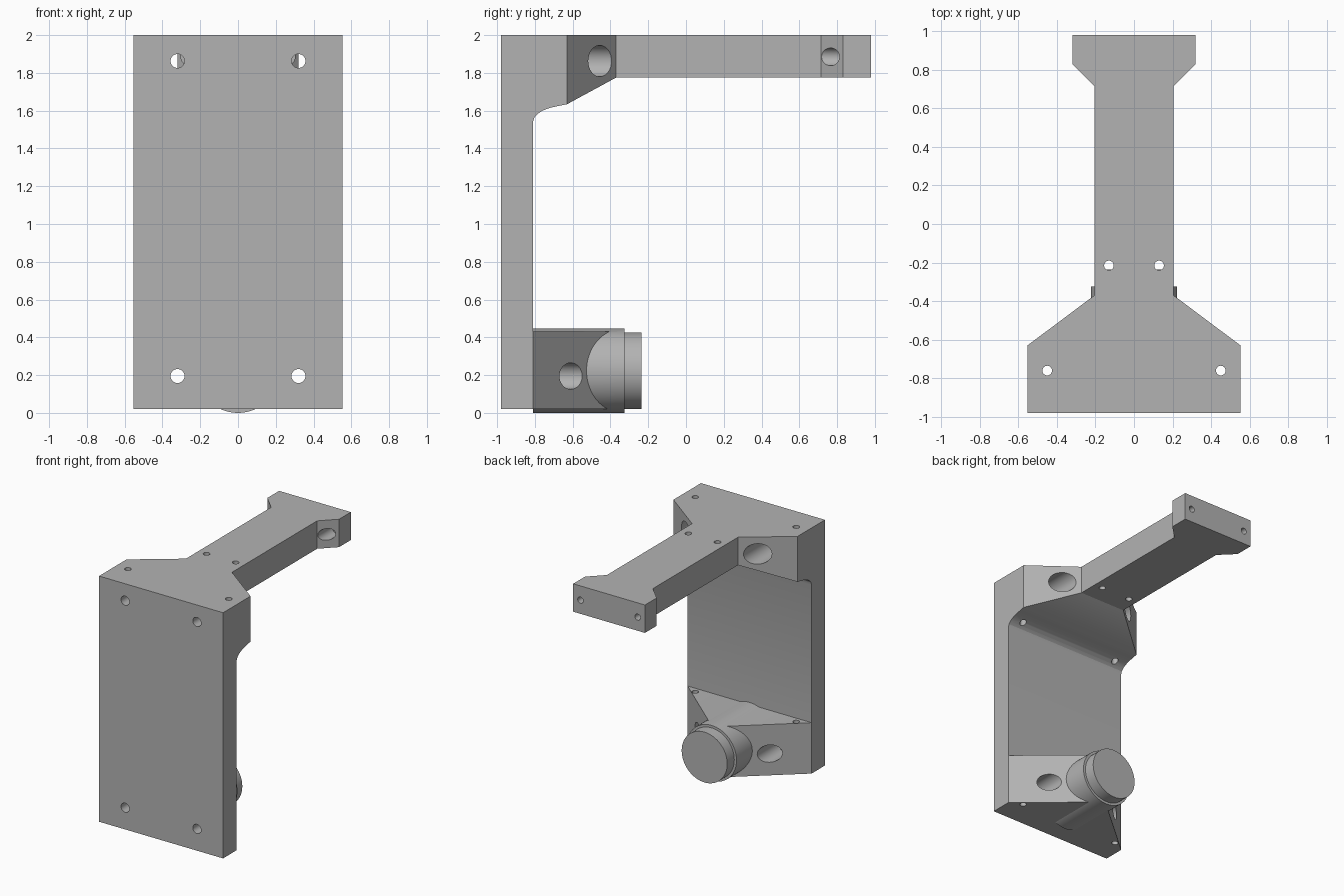
import bpy
import bmesh
from math import radians
from mathutils import Matrix, Vector

cube = bpy.data.objects.get("Cube")
if cube:
    bpy.data.objects.remove(cube, do_unlink=True)

grey = bpy.data.materials.new("plain grey")
grey.use_nodes = True
grey.diffuse_color = (0.45, 0.45, 0.45, 1)
grey.node_tree.nodes["Principled BSDF"].inputs["Base Color"].default_value = grey.diffuse_color


def finish(bm, name):
    bmesh.ops.recalc_face_normals(bm, faces=bm.faces[:])
    mesh = bpy.data.meshes.new(name)
    bm.to_mesh(mesh)
    bm.free()
    mesh.materials.append(grey)
    obj = bpy.data.objects.new(name, mesh)
    bpy.context.collection.objects.link(obj)
    return obj


def prism(name, profile, to_3d, depth):
    """Extrude a flat profile along a vector."""
    bm = bmesh.new()
    face = bm.faces.new([bm.verts.new(to_3d(*p)) for p in profile])
    ext = bmesh.ops.extrude_face_region(bm, geom=[face])
    verts = [v for v in ext["geom"] if isinstance(v, bmesh.types.BMVert)]
    bmesh.ops.translate(bm, verts=verts, vec=depth)
    return finish(bm, name)


def rod(name, start, end, radius, sides=32):
    """Cylinder between two points."""
    a, b = Vector(start), Vector(end)
    axis = b - a
    turn = axis.to_track_quat("Z", "Y").to_matrix().to_4x4()
    bm = bmesh.new()
    bmesh.ops.create_cone(bm, cap_ends=True, segments=sides, radius1=radius,
                          radius2=radius, depth=axis.length,
                          matrix=Matrix.Translation((a + b) / 2) @ turn)
    return finish(bm, name)


def combine(target, tool, operation):
    mod = target.modifiers.new(operation.lower(), "BOOLEAN")
    mod.operation, mod.solver, mod.object = operation, "EXACT", tool
    bpy.context.view_layer.objects.active = target
    bpy.ops.object.modifier_apply(modifier=mod.name)
    bpy.data.objects.remove(tool, do_unlink=True)


def mirrored(half):
    """Complete a right-hand outline with its mirror image."""
    return half + [(-x, y) for x, y in reversed(half) if x]


def plan(z):
    return lambda x, y: (x, y, z)


# Upright mounting plate
FRONT, BACK, BASE = -0.98, -0.81, 0.02
body = prism("bracket_body", mirrored([(0.553, FRONT), (0.553, BACK)]),
             plan(BASE), (0, 0, 2 - BASE))

# Top arm: plan outline trimmed by its side profile
arm = prism("top_arm", mirrored([(0.553, FRONT), (0.553, -0.63), (0.205, -0.37),
                                 (0.205, 0.715), (0.32, 0.83), (0.32, 0.98)]),
            plan(1.4), (0, 0, 0.6))
side = [(FRONT, 2.1), (FRONT, 1.54), (BACK, 1.54), (-0.802, 1.565), (-0.785, 1.583),
        (-0.76, 1.6), (-0.72, 1.615), (-0.675, 1.625), (-0.63, 1.634),
        (-0.37, 1.775), (1.1, 1.775), (1.1, 2.1)]
combine(arm, prism("arm_trim", side, lambda y, z: (-0.8, y, z), (1.6, 0, 0)), "INTERSECT")
combine(body, arm, "UNION")

# Lower gusset and the round boss that runs through it
gusset = prism("lower_gusset", mirrored([(0.553, -0.87), (0.553, BACK), (0, -0.335)]),
               plan(BASE), (0, 0, 0.41))
combine(body, gusset, "UNION")
AXIS = 0.223
boss = rod("boss", (0, BACK, AXIS), (0, -0.325, AXIS), 0.223, 64)
combine(body, boss, "UNION")

# Screw holes, mirrored left and right
holes = [
    # plate screws and their head recesses
    ((0.32, -1.1, 1.863), (0.32, -0.7, 1.863), 0.037),
    ((0.32, -0.812, 1.863), (0.32, -0.2, 1.863), 0.083),
    ((0.32, -1.1, 0.195), (0.32, -0.7, 0.195), 0.037),
    ((0.32, -0.812, 0.195), (0.32, -0.4, 0.195), 0.07),
    # arm tip screws and recesses
    ((0.255, 0.6, 1.885), (0.255, 0.9, 1.885), 0.047),
    ((0.255, 0.8, 1.885), (0.255, 1.1, 1.885), 0.025),
    # vertical holes
    ((0.45, -0.76, -0.1), (0.45, -0.76, 2.1), 0.025),
    ((0.13, -0.215, 1.6), (0.13, -0.215, 2.1), 0.025),
]
for sign in (1, -1):
    flip = Vector((sign, 1, 1))
    for start, end, radius in holes:
        cutter = rod("hole_cutter", Vector(start) * flip, Vector(end) * flip, radius)
        combine(body, cutter, "DIFFERENCE")

# Narrower cap on the end of the boss
cap = rod("boss_cap", (0, -0.33, AXIS), (0, -0.235, AXIS), 0.203, 64)

# Smooth the round surfaces, keep edges sharp
for obj in (body, cap):
    bpy.ops.object.select_all(action="DESELECT")
    obj.select_set(True)
    bpy.context.view_layer.objects.active = obj
    bpy.ops.object.shade_smooth_by_angle(angle=radians(25))
